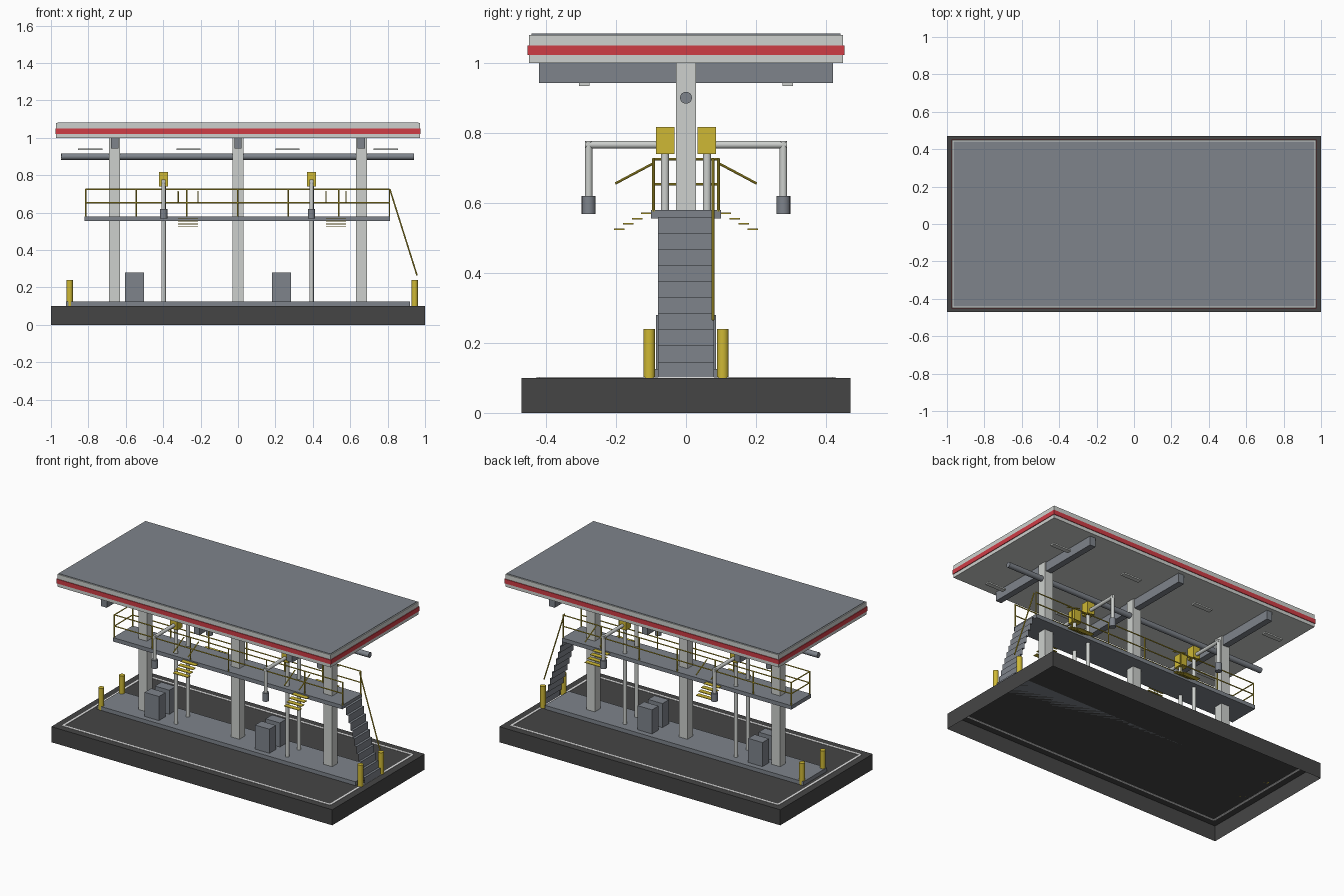
import bpy, bmesh, math
from mathutils import Vector

if "Cube" in bpy.data.objects:
    bpy.data.objects.remove(bpy.data.objects["Cube"])


def material(name, rgb):
    m = bpy.data.materials.new(name)
    m.diffuse_color = (*rgb, 1)
    m.use_nodes = True
    m.node_tree.nodes["Principled BSDF"].inputs["Base Color"].default_value = m.diffuse_color
    return m


ASPHALT = material("asphalt dark grey", (0.06, 0.06, 0.06))
STEEL = material("steel grey", (0.21, 0.23, 0.26))
LIGHT = material("light grey", (0.61, 0.63, 0.61))
RED = material("red", (0.62, 0.045, 0.06))
YELLOW = material("safety yellow", (0.62, 0.48, 0.035))
WHITE = material("line white", (0.8, 0.8, 0.8))


def finish(bm, name, mat, smooth=False):
    me = bpy.data.meshes.new(name)
    bm.to_mesh(me)
    bm.free()
    me.materials.append(mat)
    ob = bpy.data.objects.new(name, me)
    bpy.context.collection.objects.link(ob)
    if smooth:
        bpy.context.view_layer.objects.active = ob
        ob.select_set(True)
        bpy.ops.object.shade_smooth_by_angle(angle=math.radians(40))
        ob.select_set(False)
    return ob


def add_box(bm, x0, x1, y0, y1, z0, z1):
    verts = bmesh.ops.create_cube(bm, size=1)["verts"]
    for v in verts:
        v.co = ((x0 + x1) / 2 + v.co.x * (x1 - x0),
                (y0 + y1) / 2 + v.co.y * (y1 - y0),
                (z0 + z1) / 2 + v.co.z * (z1 - z0))


def boxes(name, mat, *extents):
    bm = bmesh.new()
    for e in extents:
        add_box(bm, *e)
    return finish(bm, name, mat)


def rods(name, mat, radius, segments, *ends):
    """Round bars between pairs of points."""
    bm = bmesh.new()
    for a, b in ends:
        a, b = Vector(a), Vector(b)
        d = b - a
        verts = bmesh.ops.create_cone(bm, cap_ends=True, segments=segments, radius1=radius,
                                      radius2=radius, depth=d.length)["verts"]
        rot = Vector((0, 0, 1)).rotation_difference(d)
        for v in verts:
            v.co = rot @ v.co + (a + b) / 2
    return finish(bm, name, mat, segments > 8)


# Ground slab, open underneath
bm = bmesh.new()
add_box(bm, -1, 1, -0.47, 0.47, 0, 0.1)
bm.faces.ensure_lookup_table()
bmesh.ops.delete(bm, geom=[f for f in bm.faces if f.calc_center_median().z < 0.01], context='FACES')
finish(bm, "ground_slab", ASPHALT)

# Painted border line
lx, ly, w = 0.95, 0.42, 0.014
boxes("border_line", WHITE,
      *[(-lx, lx, s * ly - w / 2, s * ly + w / 2, 0.099, 0.102) for s in (-1, 1)],
      *[(s * lx - w / 2, s * lx + w / 2, -ly, ly, 0.099, 0.102) for s in (-1, 1)])

# Raised island, cabinets and bollards
boxes("island", STEEL, (-0.92, 0.92, -0.12, 0.12, 0.1, 0.125))
boxes("cabinets", STEEL, *[(x, x + 0.102, min(s * 0.02, s * 0.086), max(s * 0.02, s * 0.086), 0.125, 0.28)
                           for x in (-0.605, 0.182) for s in (-1, 1)])
rods("bollards", YELLOW, 0.017, 16, *[((x, s * 0.105, 0.1), (x, s * 0.105, 0.24))
                                      for x in (-0.9, 0.945) for s in (-1, 1)])

# Columns and cross beams
COLS = (-0.66, 0, 0.66)
boxes("columns", LIGHT, *[(x - 0.03, x + 0.03, -0.028, 0.028, 0.12, 1.0) for x in COLS])
boxes("cross_beams", STEEL, *[(x - 0.02, x + 0.02, -0.42, 0.42, 0.942, 1.0) for x in COLS])

# Canopy roof with red band and top sheet
boxes("canopy", LIGHT, (-0.973, 0.973, -0.448, 0.448, 1.0, 1.08))
boxes("canopy_band", RED, (-0.977, 0.977, -0.452, 0.452, 1.022, 1.05))
boxes("canopy_top_sheet", STEEL, (-0.966, 0.966, -0.441, 0.441, 1.078, 1.083))
boxes("lamps", LIGHT, *[(x - 0.065, x + 0.065, s * 0.29 - 0.015, s * 0.29 + 0.015, 0.934, 0.943)
                        for x in (-0.79, -0.265, 0.265, 0.79) for s in (-1, 1)])

# Main supply pipe
rods("supply_pipe", STEEL, 0.017, 20, ((-0.945, 0, 0.9), (0.94, 0, 0.9)))

# Catwalk with railings
boxes("catwalk", STEEL, (-0.82, 0.812, -0.1, 0.1, 0.555, 0.58))
X0, X1, RY = -0.815, 0.81, 0.093
posts = [X0 + i * (X1 - X0) / 6 for i in range(7)]
rods("railing_posts", YELLOW, 0.004, 8, *[((x, s * RY, 0.575), (x, s * RY, 0.727))
                                          for x in posts for s in (-1, 1)])
rods("railing_bars", YELLOW, 0.0035, 8,
     *[((X0, s * RY, z), (X1, s * RY, z)) for z in (0.653, 0.725) for s in (-1, 1)],
     *[((X0, -RY, z), (X0, RY, z)) for z in (0.653, 0.725)])

# End stairs: folded sheet of treads and risers
bm = bmesh.new()
x, z, n = 0.812, 0.56, 10
step_x, step_z = 0.0145, 0.046
path = [(x, z)]
for i in range(n):
    path += [(x + step_x, z), (x + step_x, z - step_z)]
    x, z = path[-1]
pairs = [(bm.verts.new((px, -0.08, pz)), bm.verts.new((px, 0.08, pz))) for px, pz in path]
for (a, b), (c, d) in zip(pairs, pairs[1:]):
    bm.faces.new((a, c, d, b))
finish(bm, "end_stairs", STEEL)
rods("stair_handrail", YELLOW, 0.004, 8, ((0.812, 0.077, 0.725), (0.957, 0.077, 0.265)))

# Side steps with sloping handrails
steps, rails = [], []
for cx in (-0.267, 0.524):
    for s in (-1, 1):
        for i in range(4):
            ya, yb = s * (0.098 + i * 0.026), s * (0.128 + i * 0.026)
            zt = 0.572 - i * 0.015
            steps.append((cx - 0.053, cx + 0.053, min(ya, yb), max(ya, yb), zt - 0.004, zt))
        for dx in (-0.053, 0.053):
            rails.append(((cx + dx, s * RY, 0.713), (cx + dx, s * 0.202, 0.655)))
boxes("side_steps", YELLOW, *steps)
rods("side_step_handrails", YELLOW, 0.0035, 8, *rails)

# Loading arms: riser, valve box, swing arm, drop pipe and nozzle
ARMS = [(x, s) for x in (-0.398, 0.393) for s in (-1, 1)]
rods("arm_risers", LIGHT, 0.012, 16, *[((x, s * 0.06, 0.12), (x, s * 0.06, 0.78)) for x, s in ARMS])
boxes("valve_boxes", YELLOW, *[(x - 0.025, x + 0.025, s * 0.059 - 0.026, s * 0.059 + 0.026, 0.74, 0.817)
                               for x, s in ARMS])
rods("swing_arms", LIGHT, 0.011, 16, *[((x, s * 0.06, 0.766), (x, s * 0.288, 0.766)) for x, s in ARMS])
rods("drop_pipes", LIGHT, 0.011, 16, *[((x, s * 0.278, 0.6), (x, s * 0.278, 0.777)) for x, s in ARMS])
rods("nozzles", STEEL, 0.02, 16, *[((x, s * 0.278, 0.568), (x, s * 0.278, 0.62)) for x, s in ARMS])
